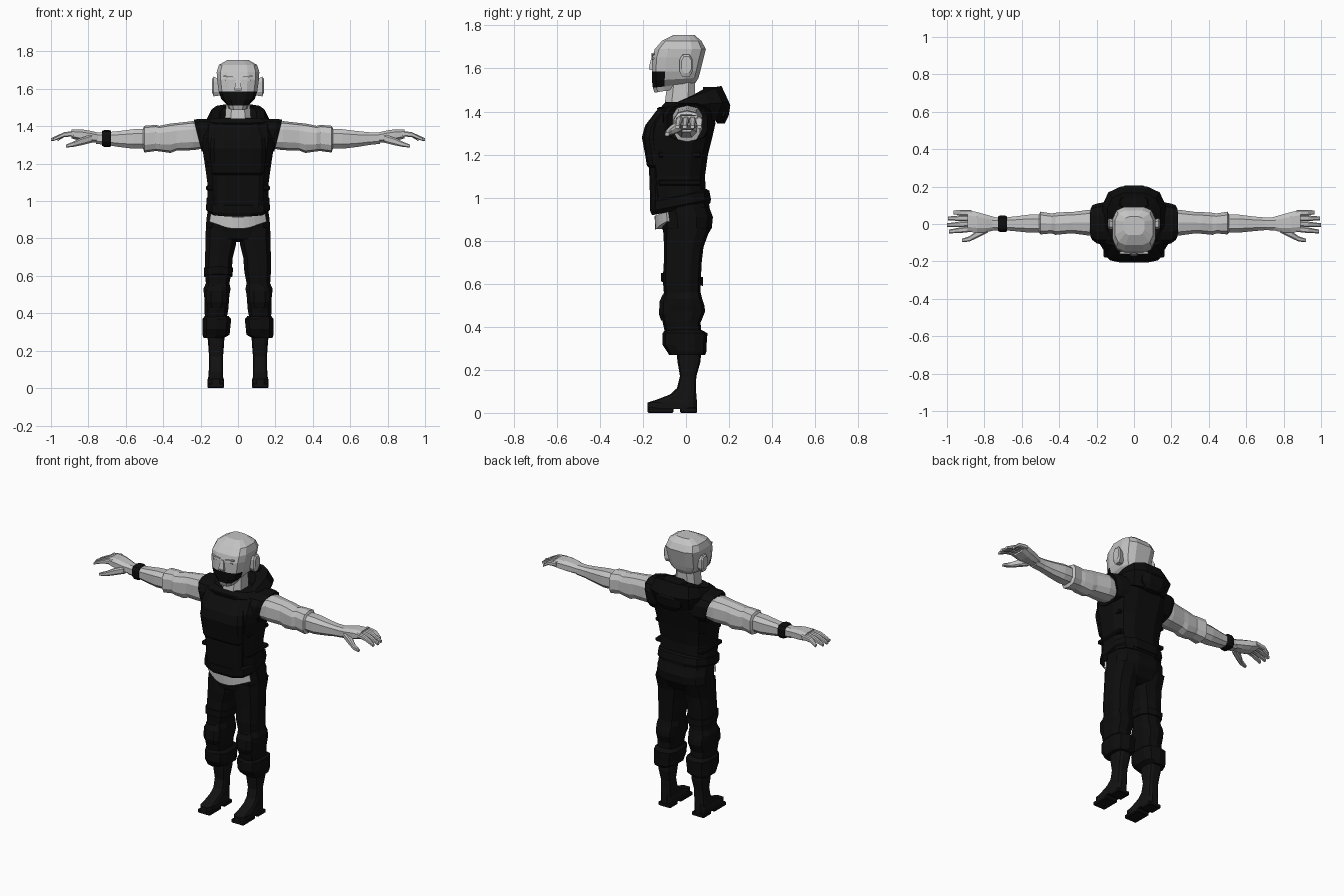
import bpy, bmesh, math
from mathutils import Vector, Matrix


def material(name, r, g, b):
    m = bpy.data.materials.new(name)
    m.diffuse_color = (r, g, b, 1)
    return m


SKIN = material("pale_grey_skin", 0.55, 0.55, 0.55)
CLOTH = material("black_cloth", 0.004, 0.004, 0.004)
BOOT = material("dark_boot_leather", 0.006, 0.006, 0.006)


def finish(name, bm, mat, mirror=False):
    bmesh.ops.recalc_face_normals(bm, faces=bm.faces)
    me = bpy.data.meshes.new(name)
    bm.to_mesh(me)
    bm.free()
    me.materials.append(mat)
    ob = bpy.data.objects.new(name, me)
    bpy.context.collection.objects.link(ob)
    if mirror:
        ob.modifiers.new("mirror", 'MIRROR').use_mirror_merge = False
    return ob


def loft(name, rings, mat, axis='z', n=12, p=0.7, mirror=False):
    """Skin through rounded rings: (height, u0, u1, v0, v1, optional tilt along v)."""
    bm = bmesh.new()
    loops = []
    top = math.cos(math.pi / n) ** p
    for h, u0, u1, v0, v1, *t in rings:
        loop = []
        for i in range(n):
            a = 2 * math.pi * (i + 0.5) / n
            c, s = [math.copysign(abs(f) ** p / top, f) for f in (math.cos(a), math.sin(a))]
            u, dv = (u0 + u1) / 2 + c * (u1 - u0) / 2, s * (v1 - v0) / 2
            v, w = (v0 + v1) / 2 + dv, h + (t[0] * dv if t else 0)
            loop.append(bm.verts.new((u, v, w) if axis == 'z' else (w, u, v)))
        loops.append(loop)
    for a, b in zip(loops, loops[1:]):
        for i in range(n):
            j = (i + 1) % n
            bm.faces.new((a[i], a[j], b[j], b[i]))
    bm.faces.new(loops[0])
    bm.faces.new(loops[-1])
    return finish(name, bm, mat, mirror)


def sym(rings):
    """Rings centred on x = 0: (z, half width, y0, y1, tilt...)."""
    return [(z, -r, r, *rest) for z, r, *rest in rings]


def box(name, centre, size, mat, mirror=False, roll=0.0, bevel=0.0):
    bm = bmesh.new()
    m = Matrix.Translation(centre) @ Matrix.Rotation(roll, 4, 'Y') @ Matrix.Diagonal((*size, 1))
    bmesh.ops.create_cube(bm, size=1, matrix=m)
    if bevel:
        bmesh.ops.bevel(bm, geom=bm.edges[:], offset=bevel, segments=1, affect='EDGES')
    return finish(name, bm, mat, mirror)


def limb(name, points, mat):
    """Four-sided tapered finger through (x, y, z, half width, half height)."""
    rings = [(x, y - w, y + w, z - h, z + h) for x, y, z, w, h in points]
    return loft(name, rings, mat, 'x', n=8, p=0.6, mirror=True)


# Head, with a beard painted on the lower front faces
head = loft("head", sym([
    (1.503, .050, -.146, .030, .18), (1.522, .060, -.154, .045, .12),
    (1.550, .090, -.158, .058, .06), (1.585, .103, -.159, .066, 0),
    (1.650, .112, -.157, .082, 0), (1.690, .114, -.145, .092, 0),
    (1.728, .102, -.112, .072, 0), (1.755, .055, -.060, .040, 0)]), SKIN, p=.6)
head.data.materials.append(CLOTH)
for f in head.data.polygons:
    if f.center.y < -.11 and 1.505 < f.center.z < 1.585:
        f.material_index = 1
loft("ear", [(.095, -.025, .02, 1.565, 1.65), (.130, -.03, .03, 1.56, 1.665),
             (.138, -.02, .025, 1.58, 1.655)], SKIN, 'x', n=8, mirror=True)
loft("nose", sym([(1.592, .020, -.168, -.14), (1.605, .018, -.172, -.14),
                  (1.655, .010, -.160, -.14)]), SKIN, n=4)
box("eyebrow", (.048, -.153, 1.664), (.058, .014, .008), SKIN, True, -.15)
box("eyelid", (.046, -.153, 1.645), (.042, .010, .008), SKIN, True, -.1)
loft("neck", sym([(1.36, .085, -.115, .05), (1.43, .070, -.100, .04),
                  (1.54, .062, -.085, .042)]), SKIN, n=8)

# Vest with a raised front panel, shoulder openings and a hem
loft("vest", sym([
    (.955, .165, -.145, .110), (1.03, .163, -.155, .092), (1.10, .164, -.160, .088),
    (1.20, .178, -.170, .102), (1.28, .190, -.180, .122), (1.34, .198, -.170, .136),
    (1.41, .190, -.125, .135), (1.445, .140, -.095, .120)]), CLOTH, p=.65)
loft("vest_front_panel", sym([
    (.965, .125, -.166, -.06), (1.14, .130, -.172, -.06), (1.15, .140, -.182, -.06),
    (1.20, .145, -.190, -.06), (1.28, .150, -.205, -.06), (1.335, .145, -.190, -.06),
    (1.42, .110, -.125, -.04)]), CLOTH, p=.5)
loft("vest_hem", sym([(.945, .150, -.158, .112, .2), (.965, .170, -.166, .116, .2),
                      (1.005, .168, -.168, .108, .2), (1.015, .155, -.155, .095, .2)]),
     CLOTH, p=.65)
loft("shoulder_opening", [
    (.13, -.11, .12, 1.27, 1.44, .1), (.19, -.105, .11, 1.265, 1.44, .2),
    (.215, -.085, .10, 1.265, 1.435, .25), (.20, -.06, .075, 1.29, 1.41, .25)],
    CLOTH, 'x', mirror=True)
for z in (1.07, 1.20):
    box("vest_strap", (.145, -.03, z), (.05, .20, .025), CLOTH, True, bevel=.006)

# Lowered hood around the neck
loft("hood", sym([
    (1.375, .145, -.130, .165, -.15), (1.430, .168, -.135, .200, .08),
    (1.468, .142, -.115, .165, .36), (1.455, .100, -.100, .085, .55),
    (1.400, .070, -.090, .045, .30)]), CLOTH, p=.65)
loft("hood_tail", sym([(1.345, .050, .145, .180), (1.38, .085, .120, .198),
                       (1.43, .090, .110, .206), (1.50, .085, .080, .170),
                       (1.515, .07, .08, .150)]), CLOTH, n=8)

# Trousers: hips, legs, folds, cuffs
loft("trouser_hips", sym([
    (.78, .060, -.060, .050), (.80, .150, -.098, .085), (.86, .172, -.110, .120),
    (.91, .168, -.118, .125), (.99, .155, -.125, .095)]), CLOTH, p=.75)
loft("trouser_leg", [
    (.30, .075, .170, -.08, .07), (.42, .052, .180, -.105, .065),
    (.47, .048, .178, -.118, .085), (.50, .046, .182, -.115, .082),
    (.53, .040, .185, -.105, .072), (.56, .046, .172, -.100, .065),
    (.62, .034, .176, -.105, .066), (.70, .028, .176, -.100, .070),
    (.77, .010, .174, -.100, .078), (.86, .005, .172, -.100, .11)],
    CLOTH, n=10, mirror=True)
loft("trouser_cuff", [
    (.268, .078, .184, -.075, .085), (.285, .045, .190, -.085, .092),
    (.315, .042, .190, -.105, .092), (.37, .036, .190, -.105, .096),
    (.385, .050, .178, -.095, .070)], CLOTH, n=10, mirror=True)
loft("knee_pad", [(.43, .070, .160, -.116, -.04), (.46, .060, .170, -.126, -.04),
                  (.52, .060, .170, -.122, -.04), (.55, .075, .155, -.108, -.04)],
     CLOTH, n=8, mirror=True)
loft("thigh_strap", [(.60, -.181, -.030, -.112, .075, -.1), (.64, -.183, -.027, -.112, .075, -.1)],
     CLOTH, n=10)

# Bare midriff crescent between vest and trousers
bm = bmesh.new()
cols = []
for i in range(11):
    s = i / 5 - 1
    y = -.143 + .055 * s * s
    low = .853 + .037 * max(0, (abs(s) - .3) / .7)
    cols.append([bm.verts.new((.153 * s, y, low)),
                 bm.verts.new((.145 * s, y - .003, .915 + .022 * s * s))])
for a, b in zip(cols, cols[1:]):
    bm.faces.new((a[0], b[0], b[1], a[1]))
mid = finish("midriff", bm, SKIN)
mod = mid.modifiers.new("thickness", 'SOLIDIFY')
mod.thickness, mod.offset = .03, -1

# Boots with separate heel and sole
loft("boot", [
    (.018, .076, .162, -.178, .050), (.048, .076, .162, -.178, .050),
    (.062, .080, .158, -.135, .050), (.085, .080, .157, -.075, .048),
    (.115, .080, .155, -.042, .046), (.17, .080, .155, -.028, .048),
    (.24, .074, .160, -.040, .068), (.30, .072, .165, -.045, .070)],
    BOOT, n=12, p=.55, mirror=True)
box("boot_sole", (.119, -.118, .012), (.088, .120, .024), BOOT, True, bevel=.005)
box("boot_heel", (.119, .012, .012), (.086, .078, .024), BOOT, True, bevel=.004)

# Arms along x, with a rolled ridge at the elbow
loft("upper_arm", [
    (.17, -.060, .070, 1.285, 1.405), (.24, -.062, .076, 1.275, 1.425),
    (.33, -.050, .064, 1.272, 1.415), (.36, -.052, .064, 1.260, 1.412),
    (.42, -.058, .060, 1.268, 1.400), (.44, -.050, .056, 1.270, 1.405),
    (.50, -.056, .066, 1.262, 1.400), (.508, -.045, .050, 1.285, 1.385)],
    SKIN, 'x', n=10, mirror=True)
loft("forearm", [
    (.50, -.046, .050, 1.282, 1.386), (.56, -.046, .050, 1.280, 1.384),
    (.64, -.038, .040, 1.290, 1.374), (.70, -.033, .035, 1.300, 1.368),
    (.76, -.034, .036, 1.306, 1.368)], SKIN, 'x', n=8, mirror=True)
loft("wristband", [(-.727, -.038, .040, 1.297, 1.374), (-.715, -.044, .046, 1.291, 1.378),
                   (-.690, -.044, .046, 1.291, 1.378), (-.678, -.038, .040, 1.293, 1.374)],
     CLOTH, 'x', n=10)

# Hands: palm, four fingers, thumb
loft("palm", [(.74, -.032, .036, 1.312, 1.364), (.79, -.044, .050, 1.315, 1.376),
              (.84, -.046, .064, 1.322, 1.384), (.89, -.042, .074, 1.335, 1.382)],
     SKIN, 'x', n=8, mirror=True)
for k, (tip, spread) in enumerate([(.99, -.040), (1.0, -.006), (.995, .030), (.965, .062)]):
    y0 = -.027 + .029 * k
    limb("finger", [(.87, y0, 1.362, .015, .015), (.93, (y0 + spread) / 2, 1.355, .015, .013),
                    (tip, spread, 1.328, .010, .008)], SKIN)
limb("thumb", [(.78, -.025, 1.335, .020, .022), (.84, -.055, 1.318, .020, .020),
               (.88, -.080, 1.304, .014, .014), (.92, -.088, 1.294, .009, .008)], SKIN)
